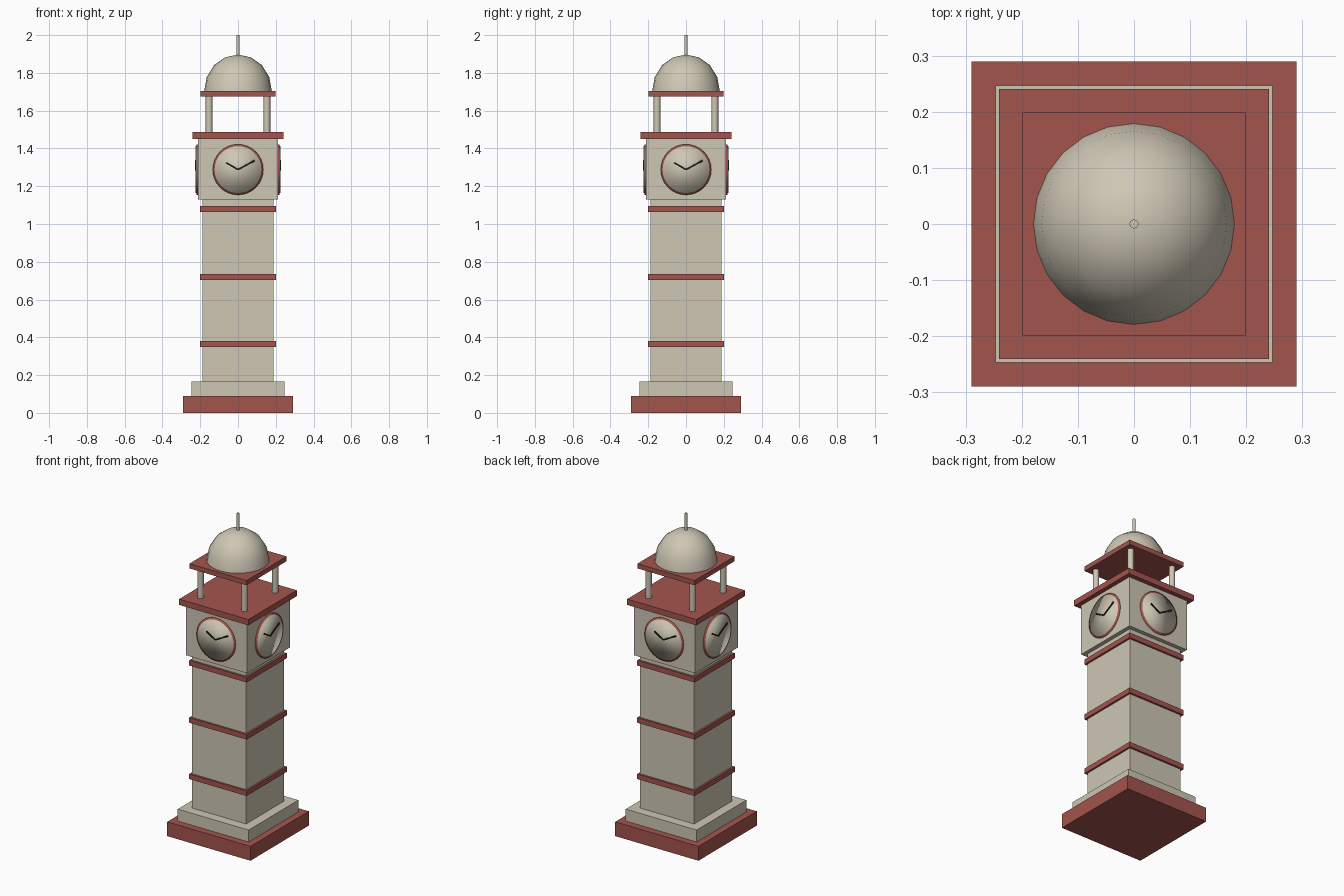
import bpy
import math
from mathutils import Matrix, Vector

cube = bpy.data.objects.get("Cube")
if cube:
    bpy.data.objects.remove(cube, do_unlink=True)


def material(name, color):
    m = bpy.data.materials.new(name)
    m.use_nodes = True
    m.diffuse_color = (*color, 1)
    m.node_tree.nodes["Principled BSDF"].inputs["Base Color"].default_value = (*color, 1)
    return m


cream = material("cream stone", (0.62, 0.57, 0.46))
red = material("brick red", (0.37, 0.09, 0.075))
black = material("black", (0.01, 0.01, 0.01))


def finish(name, mat):
    ob = bpy.context.object
    ob.name = name
    ob.data.materials.clear()
    ob.data.materials.append(mat)
    return ob


def slab(name, mat, half, z0, z1):
    """Square block centred on the tower axis."""
    bpy.ops.mesh.primitive_cube_add(size=1)
    ob = finish(name, mat)
    ob.data.transform(Matrix.Translation((0, 0, (z0 + z1) / 2))
                      @ Matrix.Diagonal((2 * half, 2 * half, z1 - z0, 1)))
    return ob


def rod(name, mat, x, y, r, z0, z1, sides=16):
    bpy.ops.mesh.primitive_cylinder_add(vertices=sides, radius=r, depth=z1 - z0,
                                        location=(x, y, (z0 + z1) / 2))
    bpy.ops.object.shade_smooth_by_angle(angle=math.radians(40))
    return finish(name, mat)


# Base, shaft and belts
slab("base", red, 0.29, 0, 0.09)
slab("plinth", cream, 0.247, 0.09, 0.165)
slab("shaft", cream, 0.188, 0.165, 1.13)
for i, z in enumerate((0.365, 0.72, 1.08)):
    slab(f"belt_{i + 1}", red, 0.2, z - 0.016, z + 0.016)

# Clock room and its roof
slab("clock_room", cream, 0.213, 1.13, 1.45)
slab("clock_room_roof", red, 0.241, 1.45, 1.487)


# Four clocks, one on each side
def disc(name, mat, turn, r, y0, y1):
    bpy.ops.mesh.primitive_cylinder_add(vertices=32, radius=r, depth=y1 - y0)
    bpy.ops.object.shade_smooth()
    ob = finish(name, mat)
    ob.data.transform(Matrix.Translation((0, -(y0 + y1) / 2, 0))
                      @ Matrix.Rotation(math.pi / 2, 4, "X"))
    ob.matrix_world = turn


def hand(name, turn, tip_x, tip_z):
    tip = Vector((tip_x, 0, tip_z))
    bpy.ops.mesh.primitive_cube_add(size=1)
    ob = finish(name, black)
    ob.data.transform(Matrix.Translation(tip / 2 + Vector((0, -0.225, 0)))
                      @ Matrix.Rotation(-math.atan2(tip_z, tip_x), 4, "Y")
                      @ Matrix.Diagonal((tip.length, 0.006, 0.009, 1)))
    ob.matrix_world = turn


for i, side in enumerate(("front", "left", "back", "right")):
    turn = Matrix.Translation((0, 0, 1.288)) @ Matrix.Rotation(i * math.pi / 2, 4, "Z")
    disc(f"{side}_clock_rim", red, turn, 0.134, 0.205, 0.221)
    disc(f"{side}_clock_face", cream, turn, 0.124, 0.205, 0.224)
    hand(f"{side}_minute_hand", turn, 0.088, 0.048)
    hand(f"{side}_hour_hand", turn, -0.063, 0.037)

# Open belfry
for x in (-1, 1):
    for y in (-1, 1):
        name = f"{'front' if y < 0 else 'back'}_{'left' if x > 0 else 'right'}_column"
        rod(name, cream, x * 0.153, y * 0.153, 0.018, 1.487, 1.675)
slab("belfry_roof", red, 0.199, 1.675, 1.705)

# Dome: upper half of a sphere, slightly stretched upwards
bpy.ops.mesh.primitive_uv_sphere_add(segments=24, ring_count=8, radius=1)
dome = finish("dome", cream)
for v in dome.data.vertices:
    v.co.z = max(v.co.z, 0)
dome.data.transform(Matrix.Translation((0, 0, 1.705)) @ Matrix.Diagonal((0.179, 0.179, 0.192, 1)))
bpy.ops.object.shade_smooth_by_angle(angle=math.radians(40))

rod("spire", cream, 0, 0, 0.008, 1.89, 2.0)
